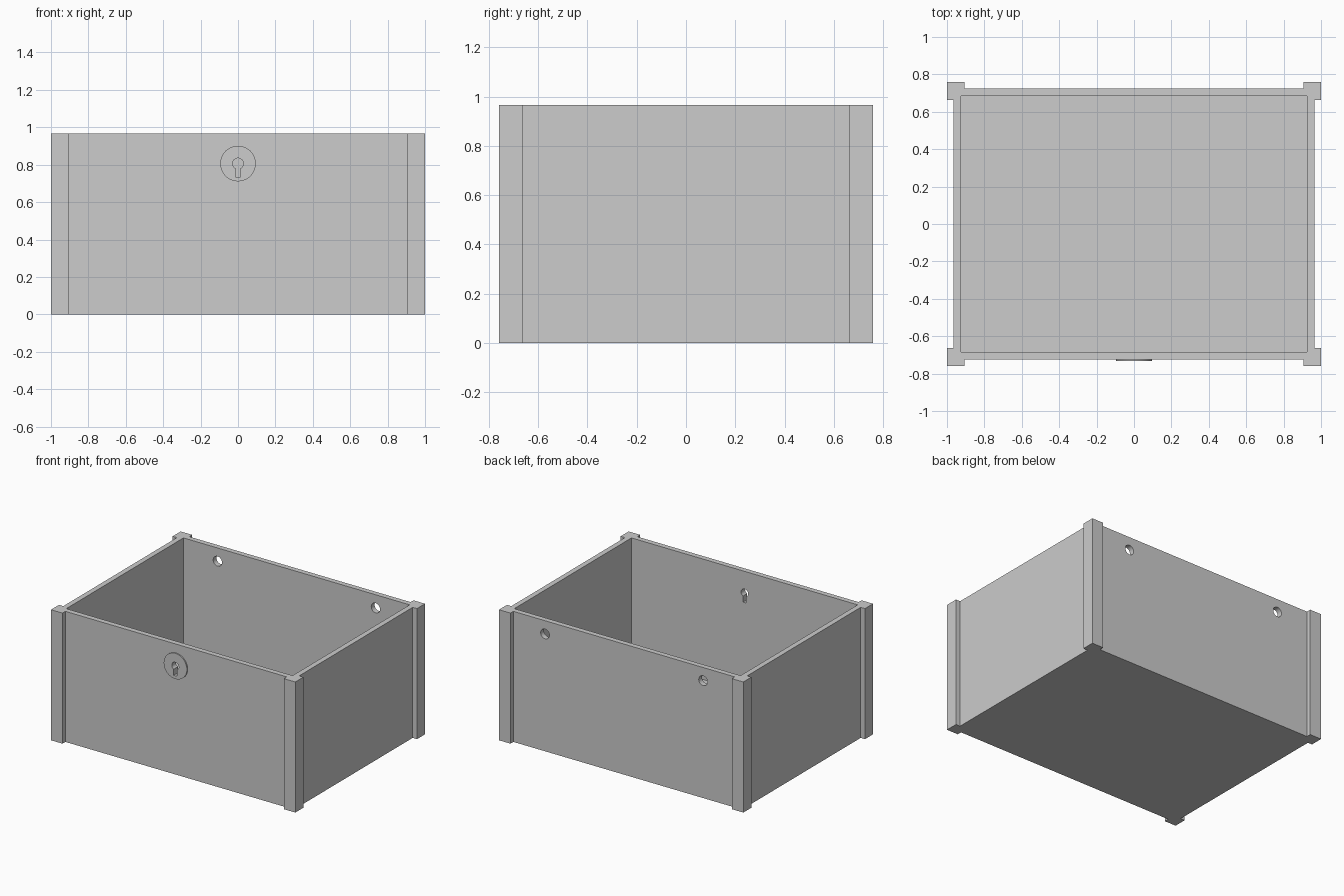
import bpy
import bmesh
from math import sin, cos, pi, asin, radians

if "Cube" in bpy.data.objects:
    bpy.data.objects.remove(bpy.data.objects["Cube"], do_unlink=True)

HEIGHT = 0.966
OUT_X, OUT_Y = 0.965, 0.724      # outer wall faces
WALL = 0.039
FLOOR = 0.075
POST_X, POST_Y = 1.0, 0.758      # outer post faces
POST = 0.094                     # post leg length
LOCK_Z = 0.806

GREY = (0.604, 0.604, 0.604, 1.0)
grey = bpy.data.materials.new("plain_grey")
grey.use_nodes = True
grey.diffuse_color = GREY
grey.node_tree.nodes["Principled BSDF"].inputs["Base Color"].default_value = GREY


def prism(name, outline, low, high, axis="z"):
    """Extrude a flat outline along z, or an (x, z) outline along y."""
    bm = bmesh.new()
    place = (lambda p: (p[0], p[1], low)) if axis == "z" else (lambda p: (p[0], low, p[1]))
    face = bm.faces.new([bm.verts.new(place(p)) for p in outline])
    moved = bmesh.ops.extrude_face_region(bm, geom=[face])["geom"]
    step = (0, 0, high - low) if axis == "z" else (0, high - low, 0)
    bmesh.ops.translate(bm, vec=step, verts=[v for v in moved if isinstance(v, bmesh.types.BMVert)])
    bmesh.ops.recalc_face_normals(bm, faces=bm.faces)
    mesh = bpy.data.meshes.new(name)
    bm.to_mesh(mesh)
    bm.free()
    mesh.materials.append(grey)
    obj = bpy.data.objects.new(name, mesh)
    bpy.context.collection.objects.link(obj)
    return obj


def rectangle(x, y):
    return [(-x, -y), (x, -y), (x, y), (-x, y)]


def walls_with_posts():
    # one corner post, mirrored into all four quadrants
    corner = [(OUT_X, POST_Y - POST), (POST_X, POST_Y - POST), (POST_X, POST_Y),
              (POST_X - POST, POST_Y), (POST_X - POST, OUT_Y)]
    back = corner + [(-x, y) for x, y in reversed(corner)]
    return back + [(-x, -y) for x, y in back]


def circle(x, z, radius, count=48):
    return [(x + radius * cos(2 * pi * i / count), z + radius * sin(2 * pi * i / count))
            for i in range(count)]


def keyhole(radius=0.029, half=0.0135, foot=0.735, count=28):
    # round head joined to a straight slot
    gap = asin(half / radius)
    start, sweep = -pi / 2 + gap, 2 * pi - 2 * gap
    head = [(radius * cos(start + sweep * i / count), LOCK_Z + radius * sin(start + sweep * i / count))
            for i in range(count + 1)]
    return head + [(-half, foot), (half, foot)]


def cut(target, cutter):
    cutter.hide_render = True
    mod = target.modifiers.new("cut", "BOOLEAN")
    mod.operation = "DIFFERENCE"
    mod.solver = "EXACT"
    mod.object = cutter
    bpy.context.view_layer.objects.active = target
    bpy.ops.object.modifier_apply(modifier=mod.name)
    bpy.data.objects.remove(cutter, do_unlink=True)


def smooth(obj):
    bpy.ops.object.select_all(action="DESELECT")
    obj.select_set(True)
    bpy.context.view_layer.objects.active = obj
    bpy.ops.object.shade_smooth_by_angle(angle=radians(30))


# Open box: walls, floor and corner posts in one piece
body = prism("box_body", walls_with_posts(), 0, HEIGHT)
cut(body, prism("cavity", rectangle(OUT_X - WALL, OUT_Y - WALL), FLOOR, HEIGHT + 0.1))

# Keyhole through the front, two round holes through the back
cut(body, prism("keyhole_cutter", keyhole(), -OUT_Y - 0.05, -OUT_Y + 0.1, "y"))
for x in (-0.647, 0.647):
    cut(body, prism("hole_cutter", circle(x, 0.868, 0.036, 32), OUT_Y - 0.1, OUT_Y + 0.05, "y"))
smooth(body)

# Round lock plate
plate = prism("lock_plate", circle(0, LOCK_Z, 0.095), -OUT_Y - 0.009, -OUT_Y, "y")
cut(plate, prism("plate_cutter", keyhole(), -OUT_Y - 0.05, -OUT_Y + 0.05, "y"))
smooth(plate)
